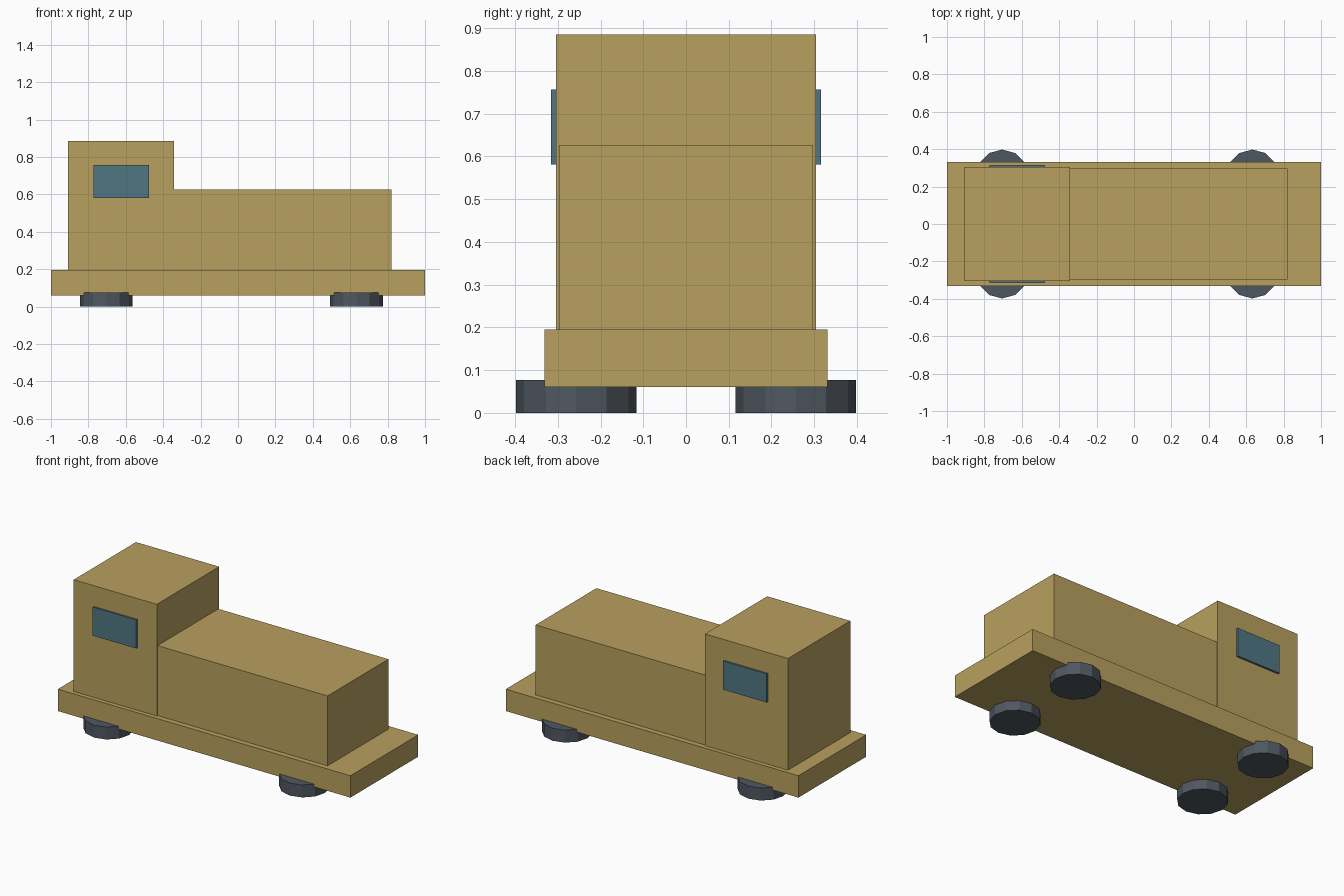
import bpy, math

if "Cube" in bpy.data.objects:
    bpy.data.objects.remove(bpy.data.objects["Cube"])


def material(name, rgb):
    m = bpy.data.materials.new(name)
    m.diffuse_color = (*rgb, 1)
    m.use_nodes = True
    m.node_tree.nodes["Principled BSDF"].inputs["Base Color"].default_value = m.diffuse_color
    return m


TAN = material("tan_body", (0.479, 0.352, 0.114))
BLUE = material("blue_glass", (0.08, 0.185, 0.225))
DARK = material("dark_wheel", (0.078, 0.095, 0.117))


def box(name, lo, hi, mat):
    bpy.ops.mesh.primitive_cube_add(size=1, location=[(a + b) / 2 for a, b in zip(lo, hi)])
    o = bpy.context.object
    o.name = name
    o.scale = [b - a for a, b in zip(lo, hi)]
    bpy.ops.object.transform_apply(location=False, rotation=False, scale=True)
    o.data.materials.append(mat)
    return o


# Running board, cab and long hood
box("base_frame", (-1, -0.331, 0.06), (1, 0.331, 0.195), TAN)
box("cab", (-0.91, -0.304, 0.195), (-0.342, 0.304, 0.885), TAN)
box("hood", (-0.342, -0.297, 0.195), (0.82, 0.297, 0.627), TAN)

for side, s in (("front", -1), ("back", 1)):
    # Thin window plate on each side of the cab
    y0, y1 = sorted((s * 0.304, s * 0.316))
    box(side + "_window", (-0.772, y0, 0.581), (-0.475, y1, 0.757), BLUE)
    # Flat twelve-sided wheels lying under the frame
    for end, x in (("left", -0.705), ("right", 0.633)):
        bpy.ops.mesh.primitive_cylinder_add(vertices=12, radius=0.141, depth=0.077,
                                            location=(x, s * 0.257, 0.0385))
        wheel = bpy.context.object
        wheel.name = f"{side}_{end}_wheel"
        wheel.data.materials.append(DARK)
